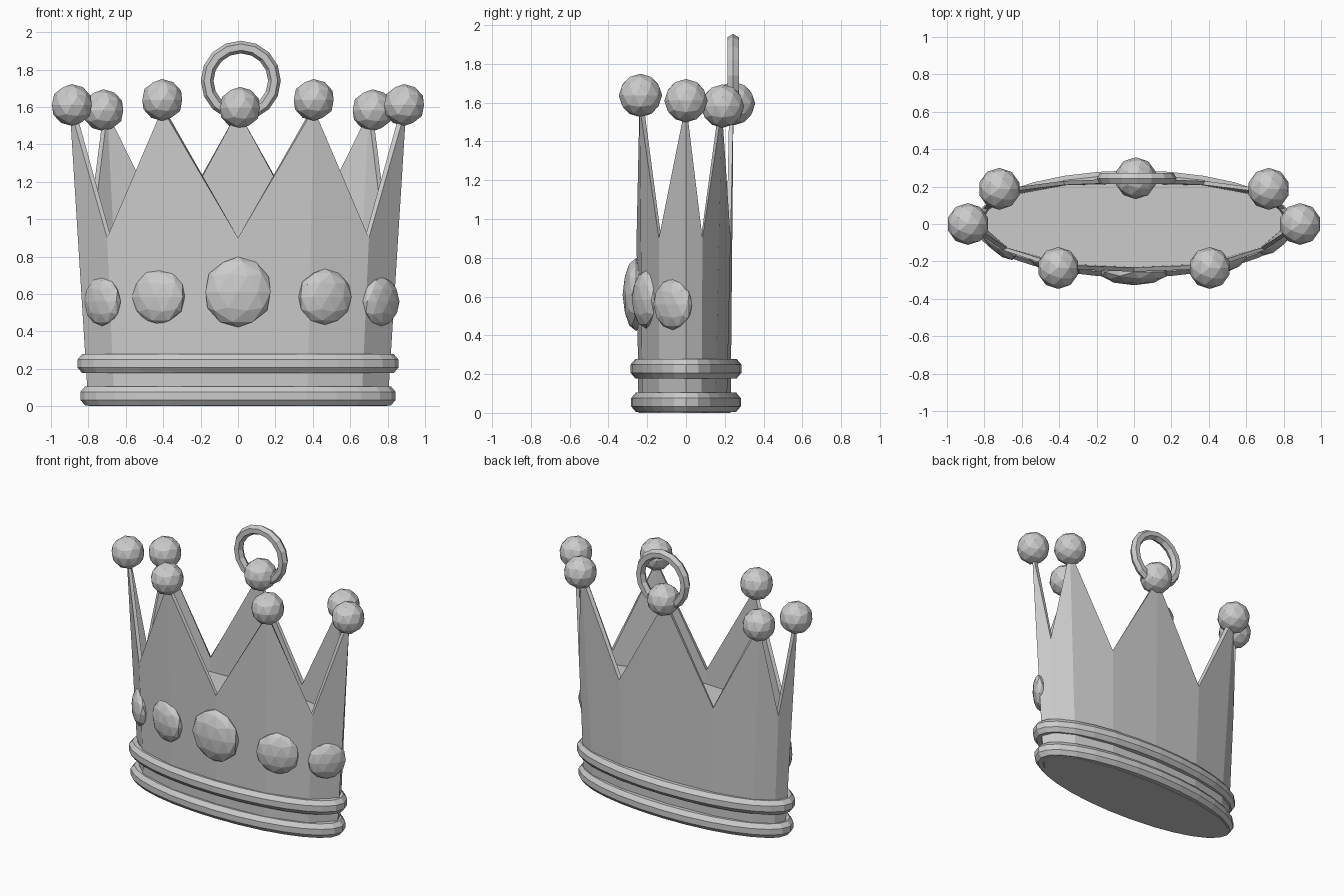
import bpy, bmesh, math
from mathutils import Matrix

if "Cube" in bpy.data.objects:
    bpy.data.objects.remove(bpy.data.objects["Cube"])


def make_object(name, bm):
    bmesh.ops.recalc_face_normals(bm, faces=bm.faces)
    mesh = bpy.data.meshes.new(name)
    bm.to_mesh(mesh)
    bm.free()
    ob = bpy.data.objects.new(name, mesh)
    bpy.context.collection.objects.link(ob)
    return ob


# Half outline from front centre to back centre: (base x, base y, top x, top y, top z)
half = [(0, -.245, 0, -.255, .90), (.37, -.225, .405, -.24, 1.59),
        (.66, -.14, .70, -.14, .90), (.80, 0, .90, 0, 1.60),
        (.765, .08, .805, .085, .90), (.64, .15, .72, .185, 1.57),
        (.36, .21, .38, .23, .90), (0, .23, 0, .245, 1.58)]
outline = half + [(-a, b, -c, d, z) for a, b, c, d, z in half[-2:0:-1]]

# Crown wall with seven points, closed underneath, raised floor inside
FLOOR = .80
bm = bmesh.new()
sx, sy = .97, .91
low, top, inner_top, inner_low = [], [], [], []
for bx, by, tx, ty, tz in outline:
    t = FLOOR / tz
    low.append(bm.verts.new((bx, by, 0)))
    top.append(bm.verts.new((tx, ty, tz)))
    inner_top.append(bm.verts.new((tx * sx, ty * sy, tz)))
    inner_low.append(bm.verts.new(((bx + (tx - bx) * t) * sx,
                                   (by + (ty - by) * t) * sy, FLOOR)))
rings = [low, top, inner_top, inner_low]
n = len(outline)
for r0, r1 in zip(rings, rings[1:]):
    for i in range(n):
        j = (i + 1) % n
        bm.faces.new((r0[i], r0[j], r1[j], r1[i]))
bm.faces.new(low[::-1])
bm.faces.new(inner_low)
make_object("crown_wall", bm)


# Rounded bands swept round the base
def band(name, a, b, z, width, height, segs=28):
    bm = bmesh.new()
    loops = []
    for i in range(segs):
        u = 2 * math.pi * i / segs
        loop = []
        for k in range(8):
            v = math.pi / 8 + k * math.pi / 4
            c, s = math.cos(v) / math.cos(math.pi / 8), math.sin(v) / math.cos(math.pi / 8)
            loop.append(bm.verts.new(((a + width * c) * math.cos(u),
                                      (b + width * c) * math.sin(u), z + height * s)))
        loops.append(loop)
    for i in range(segs):
        p, q = loops[i], loops[(i + 1) % segs]
        for k in range(8):
            m = (k + 1) % 8
            bm.faces.new((p[k], q[k], q[m], p[m]))
    make_object(name, bm)


band("lower_band", .80, .24, .055, .043, .051)
band("upper_band", .815, .243, .228, .043, .051)


# Faceted balls and gems
def faceted(name, loc, scale, yaw=0):
    bm = bmesh.new()
    bmesh.ops.create_icosphere(bm, subdivisions=2, radius=1)
    bm.transform(Matrix.Translation(loc) @ Matrix.Rotation(yaw, 4, 'Z')
                 @ Matrix.Diagonal((*scale, 1)))
    make_object(name, bm)


R = (.112,) * 3
faceted("point_ball_back", (.01, .245, 1.595), R)
faceted("gem_centre", (0, -.257, .61), (.183, .07, .188))
for side, s in (("left", -1), ("right", 1)):
    faceted("point_ball_front_" + side, (.405 * s, -.235, 1.637), R)
    faceted("point_ball_side_" + side, (.888 * s, 0, 1.61), R)
    faceted("point_ball_rear_" + side, (.72 * s, .188, 1.582), R)
    shift = .02
    faceted("gem_middle_" + side, (.445 * s + shift, -.205, .585),
            (.15, .062, .15), math.radians(18) * s)
    faceted("gem_outer_" + side, (.745 * s + shift, -.08 + .012 * s, .56),
            (.13, .055, .132), math.radians(46) * s)

# Hanging ring at the back
bpy.ops.mesh.primitive_torus_add(major_segments=16, minor_segments=6,
                                 major_radius=.18, minor_radius=.034,
                                 location=(.015, .243, 1.74),
                                 rotation=(math.pi / 2, 0, 0))
bpy.context.object.name = "hanging_ring"
